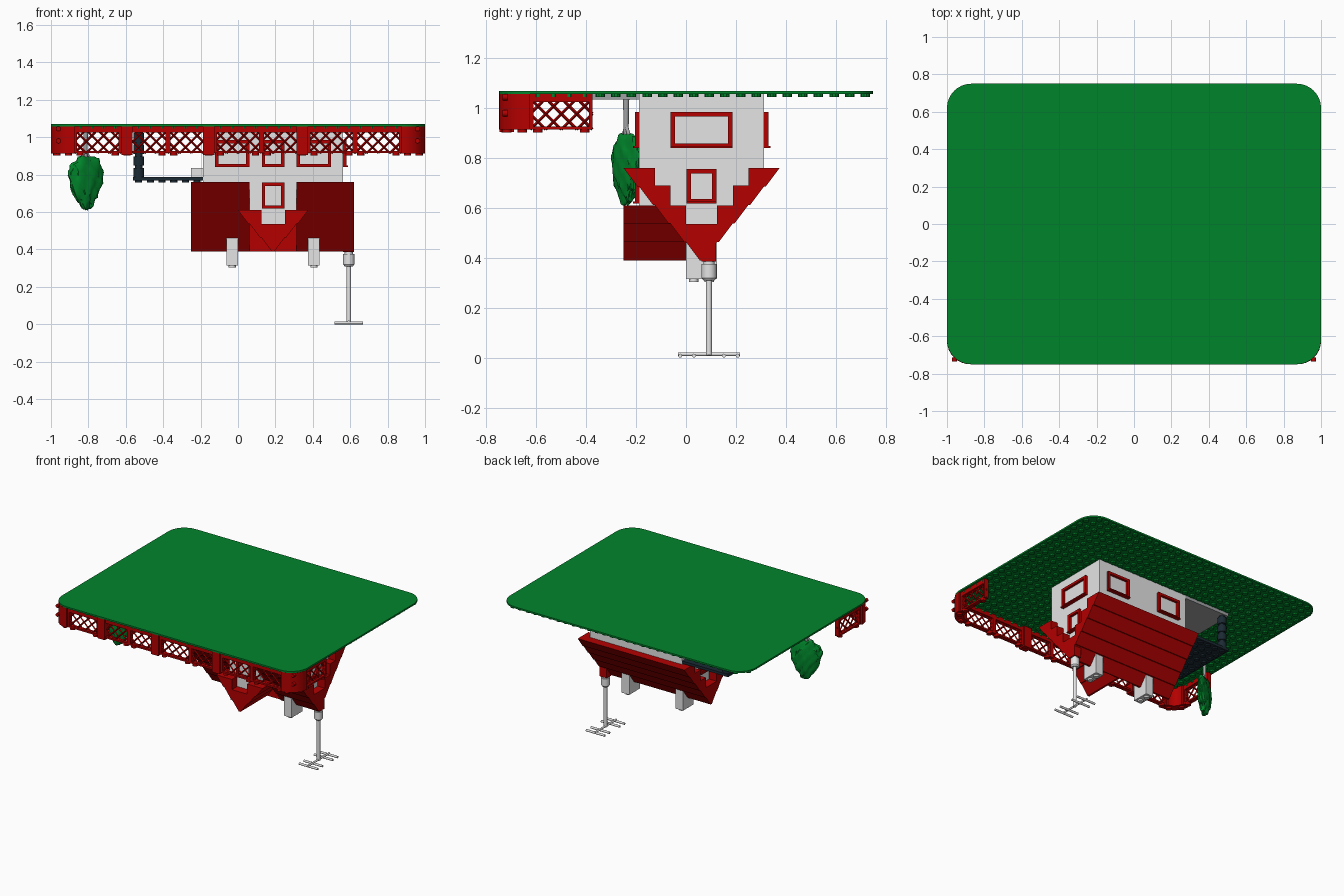
import bpy, bmesh, math, random
from mathutils import Vector, Matrix

cube = bpy.data.objects.get("Cube")
if cube:
    bpy.data.objects.remove(cube)


def material(name, r, g, b):
    m = bpy.data.materials.new(name)
    m.use_nodes = True
    m.diffuse_color = (r, g, b, 1)
    m.node_tree.nodes["Principled BSDF"].inputs["Base Color"].default_value = (r, g, b, 1)
    return m


GREEN = material("green", 0, 0.235, 0.024)
RED = material("red", 0.456, 0, 0)
WHITE = material("off white", 0.78, 0.78, 0.78)
GREY = material("grey", 0.36, 0.37, 0.38)
BLACK = material("blue black", 0.011, 0.023, 0.034)
S = 0.0625  # one grid unit
made = []


class Part:
    """Collects simple solids into one named object."""

    def __init__(self, name, mat):
        self.name, self.mat, self.bm = name, mat, bmesh.new()

    def box(self, x0, x1, y0, y1, z0, z1):
        m = Matrix.Translation(((x0 + x1) / 2, (y0 + y1) / 2, (z0 + z1) / 2))
        bmesh.ops.create_cube(self.bm, size=1, matrix=m @ Matrix.Diagonal((x1 - x0, y1 - y0, z1 - z0, 1)))

    def slab(self, axis, a0, a1, d0, d1, z0, z1):
        # a runs along the given axis, d across it
        if axis == "x":
            self.box(a0, a1, d0, d1, z0, z1)
        else:
            self.box(d0, d1, a0, a1, z0, z1)

    def rod(self, a, b, r, r2=None, n=12):
        a, b = Vector(a), Vector(b)
        d = b - a
        m = Matrix.Translation((a + b) / 2) @ d.to_track_quat("Z", "Y").to_matrix().to_4x4()
        bmesh.ops.create_cone(self.bm, cap_ends=True, segments=n, radius1=r,
                              radius2=r if r2 is None else r2, depth=d.length, matrix=m)

    def stud(self, x, y, z, h=0.013, n=12):
        self.rod((x, y, z - h), (x, y, z), 0.019, n=n)

    def prism(self, pts, axis, lo, hi):
        put = {"x": lambda p, t: (t, p[0], p[1]), "y": lambda p, t: (p[0], t, p[1]),
               "z": lambda p, t: (p[0], p[1], t)}[axis]
        ends = [[self.bm.verts.new(put(p, t)) for p in pts] for t in (lo, hi)]
        for e in ends:
            self.bm.faces.new(e)
        for i in range(len(pts)):
            j = (i + 1) % len(pts)
            self.bm.faces.new((ends[0][i], ends[0][j], ends[1][j], ends[1][i]))

    def done(self):
        bmesh.ops.recalc_face_normals(self.bm, faces=self.bm.faces)
        me = bpy.data.meshes.new(self.name)
        self.bm.to_mesh(me)
        self.bm.free()
        me.materials.append(self.mat)
        ob = bpy.data.objects.new(self.name, me)
        bpy.context.collection.objects.link(ob)
        made.append(ob)


def arc(cx, cy, r, a0, a1, n=8):
    return [(cx + r * math.cos(math.radians(a0 + (a1 - a0) * i / n)),
             cy + r * math.sin(math.radians(a0 + (a1 - a0) * i / n))) for i in range(n + 1)]


# Rounded ground plate with studs underneath
p = Part("ground_plate", GREEN)
outline = []
for k, (sx, sy) in enumerate([(1, 1), (-1, 1), (-1, -1), (1, -1)]):
    outline += arc(sx * 0.87, sy * 0.62, 0.13, 90 * k, 90 * k + 90)
p.prism(outline, "z", 1.058, 1.07)
p.done()
p = Part("ground_studs", GREEN)
for i in range(32):
    for j in range(24):
        x, y = (i - 15.5) * S, (j - 11.5) * S
        if not (i in (0, 31) and j in (0, 23)):
            p.stud(x, y, 1.059, n=10)
p.done()

# Lattice fence: panels, posts and curved corners
fence = Part("lattice_fence", RED)


def panel(axis, a0, d):
    a1, z0, z1, t = a0 + 0.25, 0.915, 1.058, 0.016
    for u0, u1, w0, w1 in ((a0, a1, z0, z0 + 0.012), (a0, a1, 1.026, z1),
                           (a0, a0 + 0.013, z0, z1), (a1 - 0.013, a1, z0, z1)):
        fence.slab(axis, u0, u1, d - t, d + t, w0, w1)
    h = z1 - 0.03 - z0
    for k in range(-2, 5):
        for flip in (False, True):
            # diagonal clipped to the opening
            u0, u1 = max(0, k * S), min(0.25, k * S + h)
            if u1 - u0 < 0.01:
                continue
            ends = []
            for u in (u0, u1):
                w = z0 + (u - k * S)
                a = a1 - u if flip else a0 + u
                ends.append((a, d, w) if axis == "x" else (d, a, w))
            fence.rod(ends[0], ends[1], 0.006, n=4)
    for a in (a0 + S / 2, a1 - S / 2):
        fence.stud(*((a, d) if axis == "x" else (d, a)), z0)


for i in range(7):
    panel("x", -0.875 + 0.25 * i, -0.72)
for sx in (-1, 1):
    panel("y", -0.625, sx * 0.97)
    wall = arc(0.875, -0.625, 0.125, -90, 0) + arc(0.875, -0.625, 0.065, 0, -90)
    fence.prism([(sx * x, y) for x, y in wall], "z", 0.914, 1.058)
    for x, y in ((0.906, -0.718), (0.968, -0.656)):
        fence.stud(sx * x, y, 0.915)
    for z in (0.98, 1.045):
        fence.rod((sx * 0.96, -0.715, z), (sx * 0.96, -0.735, z), 0.013)
for x in (-9.5 * S, -2.5 * S, 5.5 * S):
    fence.box(x - 0.03, x + 0.03, -0.748, -0.69, 0.905, 1.058)
fence.done()

# House walls with stepped gables and the front dormer wall
MID = S  # ridge line
p = Part("house_walls", WHITE)
for half, z0, z1 in ((0.25, 0.755, 1.06), (0.1875, 0.685, 0.76), (0.125, 0.605, 0.69), (S, 0.535, 0.61)):
    p.box(-0.1875, 0.5625, MID - half, MID + half, z0, z1)
p.box(0.0625, 0.3125, -0.1875, 0.02, 0.605, 0.77)
p.box(0.125, 0.25, -0.1875, 0.02, 0.535, 0.61)
p.box(-0.25, -0.1875, 0, 0.125, 0.77, 0.835)
p.done()

# Roof: saw-edged rows outside, stairs inside
def slope(half, top, rows):
    pts = []
    for k in range(rows):
        f0, f1 = 1 - k / rows, 1 - (k + 1) / rows
        pts += [(half * f0, 0.39 + (top - 0.39) * f0), (half * f1 + 0.007, 0.39 + (top - 0.39) * f1)]
    return pts + [(0, 0.39)]


def stairs(n):
    heights = [0.535, 0.61, 0.69, 0.76]
    pts = [(0, heights[0])]
    for k in range(n):
        pts += [(S * (k + 1), heights[k]), (S * (k + 1), heights[k + 1])]
    return pts


half_main = slope(0.3125, 0.76, 5) + stairs(3)
half_dormer = slope(0.1875, 0.61, 3) + stairs(1)
p = Part("main_roof", RED)
p.prism([(MID + y, z) for y, z in half_main], "x", -0.25, 0.62)
for x0, x1 in ((-0.25, 0.0625), (0.3125, 0.62)):
    p.prism([(MID - y, z) for y, z in half_main], "x", x0, x1)
p.box(0.5625, 0.62, 0.0625, 0.12, 0.385, 0.5)
p.done()
p = Part("dormer_roof", RED)
for s in (-1, 1):
    p.prism([(0.1875 + s * x, z) for x, z in half_dormer], "y", -0.25, MID)
p.done()

# Window frames
frames = Part("window_frames", RED)


def window(axis, c, half, d, out, z0, z1):
    d0, d1 = sorted((d - out * 0.01, d + out * 0.018))
    t = 0.018
    for s in (-1, 1):
        e0, e1 = sorted((c + s * half, c + s * (half - t)))
        frames.slab(axis, e0, e1, d0, d1, z0, z1)
    frames.slab(axis, c - half, c + half, d0, d1, z0, z0 + t)
    frames.slab(axis, c - half, c + half, d0, d1, z1 - t, z1)
    d0, d1 = sorted((d, d + out * 0.026))
    frames.slab(axis, c - half, c + half, d0, d1, z0, z0 + 0.008)


for x in (-0.031, 0.406):
    window("x", x, 0.092, -0.1875, -1, 0.84, 0.985)
    window("x", x, 0.092, 0.3125, 1, 0.84, 0.985)
window("x", 0.1875, 0.06, -0.1875, -1, 0.84, 0.985)
window("x", 0.1875, 0.06, -0.1875, -1, 0.618, 0.757)
window("y", MID, 0.124, 0.5625, 1, 0.84, 0.985)
for x, out in ((0.5625, 1), (-0.1875, -1)):
    window("y", MID, 0.06, x, out, 0.618, 0.757)
frames.done()

# Chimneys
p = Part("chimneys", WHITE)
for x in (-0.031, 0.406):
    p.box(x - 0.031, x + 0.031, 0, 0.125, 0.315, 0.46)
    for y in (0.031, 0.094):
        p.stud(x, y, 0.316)
p.done()

# Aerial: socket, mast and cross bars
p = Part("aerial", WHITE)
ax, ay = 0.592, 0.092
p.rod((ax, ay, 0.32), (ax, ay, 0.375), 0.03, n=20)
p.rod((ax, ay, 0.375), (ax, ay, 0.39), 0.022, n=20)
p.rod((ax, ay, 0.31), (ax, ay, 0.32), 0.022, 0.03, n=20)
p.rod((ax, ay, 0.01), (ax, ay, 0.32), 0.012, n=16)
p.rod((ax, ay - 0.125, 0.014), (ax, ay + 0.125, 0.014), 0.007)
for dy in (-0.115, -0.06, 0.06, 0.115):
    p.rod((ax - 0.076, ay + dy, 0.008), (ax + 0.076, ay + dy, 0.008), 0.008)
p.done()

# Side shelter: paving, dark roof and ribbed columns
p = Part("paving", GREY)
p.box(-0.5625, -0.1875, -0.375, 0.3125, 1.035, 1.06)
p.done()
p = Part("shelter_roof", BLACK)
p.box(-0.5625, -0.1875, -0.1875, 0.3125, 0.768, 0.787)
for i in range(6):
    for j in range(8):
        p.stud(-0.531 + i * S, -0.156 + j * S, 0.769, 0.01)
p.done()
p = Part("shelter_columns", BLACK)
for y in (-0.156, 0.281):
    for k in range(4):
        z = 0.785 + k * S
        p.rod((-0.531, y, z), (-0.531, y, z + 0.05), 0.029, n=16)
        p.rod((-0.531, y, z + 0.05), (-0.531, y, z + S), 0.021, n=16)
p.done()

# Flat hanging tree: trunk with branches and ragged foliage
turn = Matrix.Translation((-0.815, -0.24, 0)) @ Matrix.Rotation(math.radians(30), 4, "Z")
p = Part("tree_trunk", GREY)
p.rod(turn @ Vector((0, 0, 1.06)), turn @ Vector((0, 0, 0.82)), 0.013, 0.008)
for s in (-1, 1):
    p.rod(turn @ Vector((0, 0, 0.93)), turn @ Vector((s * 0.05, 0, 0.85)), 0.007)
p.done()
random.seed(4)
p = Part("tree_foliage", GREEN)
bmesh.ops.create_icosphere(p.bm, subdivisions=4, radius=1)
for v in p.bm.verts:
    n = v.co.copy()
    ragged = 1 + 0.09 * math.sin(9 * n.x + 4 * n.z) * math.cos(8 * n.z) + random.uniform(-0.05, 0.05)
    taper = 0.78 + 0.3 * n.z
    v.co = turn @ Vector((n.x * 0.125 * taper * ragged, n.y * 0.034 * ragged, 0.755 + n.z * 0.145 * ragged))
p.done()

# Smooth round surfaces, keep hard edges
bpy.ops.object.select_all(action="DESELECT")
for ob in made:
    ob.select_set(True)
bpy.context.view_layer.objects.active = made[0]
bpy.ops.object.shade_smooth_by_angle(angle=math.radians(32))
